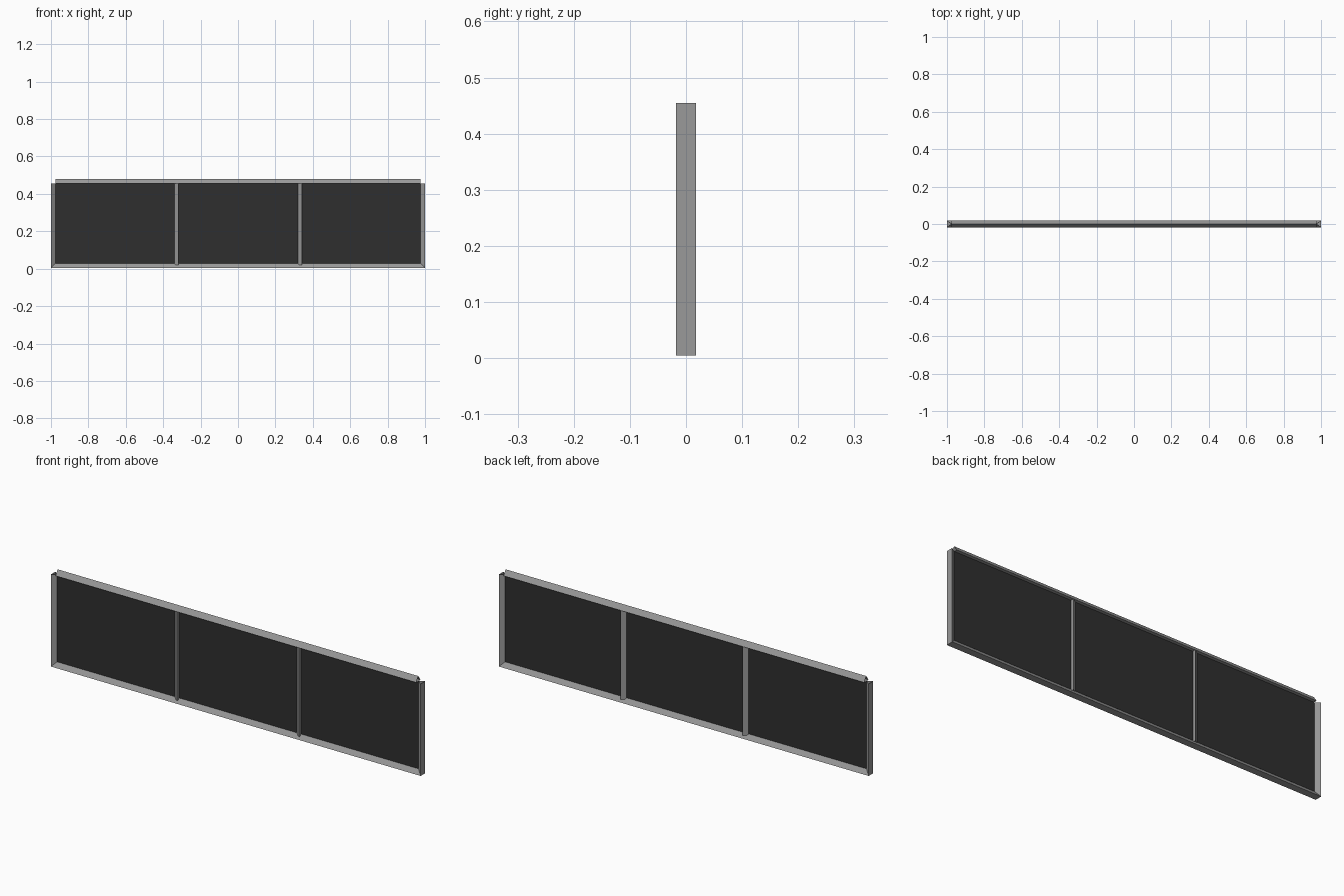
import bpy, bmesh
from mathutils import Vector

if "Cube" in bpy.data.objects:
    bpy.data.objects.remove(bpy.data.objects["Cube"])


def material(name, rgb):
    m = bpy.data.materials.new(name)
    m.diffuse_color = (*rgb, 1)
    m.use_nodes = True
    m.node_tree.nodes["Principled BSDF"].inputs["Base Color"].default_value = m.diffuse_color
    return m


GREY = material("frame_grey", (0.32, 0.32, 0.32))
DARK = material("panel_dark", (0.028, 0.028, 0.028))
HALF, RISE = 0.0175, 0.025      # bar half depth and ridge height


def bar(name, base_a, base_b, ridge_a, ridge_b):
    """Open-ended triangular bar: flat base, ridge on y = 0."""
    bm = bmesh.new()
    ends = []
    for b, r in ((base_a, ridge_a), (base_b, ridge_b)):
        pts = [(b[0], -HALF, b[1]), (b[0], HALF, b[1]), (r[0], 0, r[1])]
        ends.append([bm.verts.new(Vector(p)) for p in pts])
    a, b = ends
    centre = sum((v.co for v in a + b), Vector()) / 6
    for i in range(3):
        j = (i + 1) % 3
        f = bm.faces.new((a[i], a[j], b[j], b[i]))
        f.normal_update()
        if f.normal.dot(f.calc_center_median() - centre) < 0:
            f.normal_flip()
    me = bpy.data.meshes.new(name)
    bm.to_mesh(me)
    bm.free()
    me.materials.append(GREY)
    ob = bpy.data.objects.new(name, me)
    bpy.context.collection.objects.link(ob)


BOT, TOP = 0.005, 0.455
IN = 1 - RISE

# Rails: mitred bottom, square-ended top
bar("bottom_rail", (-1, BOT), (1, BOT), (-IN, BOT + RISE), (IN, BOT + RISE))
bar("top_rail", (-IN, TOP), (IN, TOP), (-IN, TOP + RISE), (IN, TOP + RISE))

# End posts, ridges facing inward, mitred at the bottom
for side, s in (("left", -1), ("right", 1)):
    bar(side + "_post", (s, BOT), (s, TOP), (s * IN, BOT + RISE), (s * IN, TOP))

# Dividers, both with the flat base on the right
for side, x in (("left", -0.33), ("right", 0.33)):
    bar(side + "_divider", (x + RISE / 2, 0.02), (x + RISE / 2, TOP),
        (x - RISE / 2, 0.02), (x - RISE / 2, TOP))

# Thin infill panel
bpy.ops.mesh.primitive_cube_add(size=1, location=(0, 0, (BOT + RISE + TOP) / 2 - 0.001))
panel = bpy.context.object
panel.name = "infill_panel"
panel.scale = (2 * IN + 0.004, 0.003, TOP - BOT - RISE + 0.002)
panel.data.materials.append(DARK)
